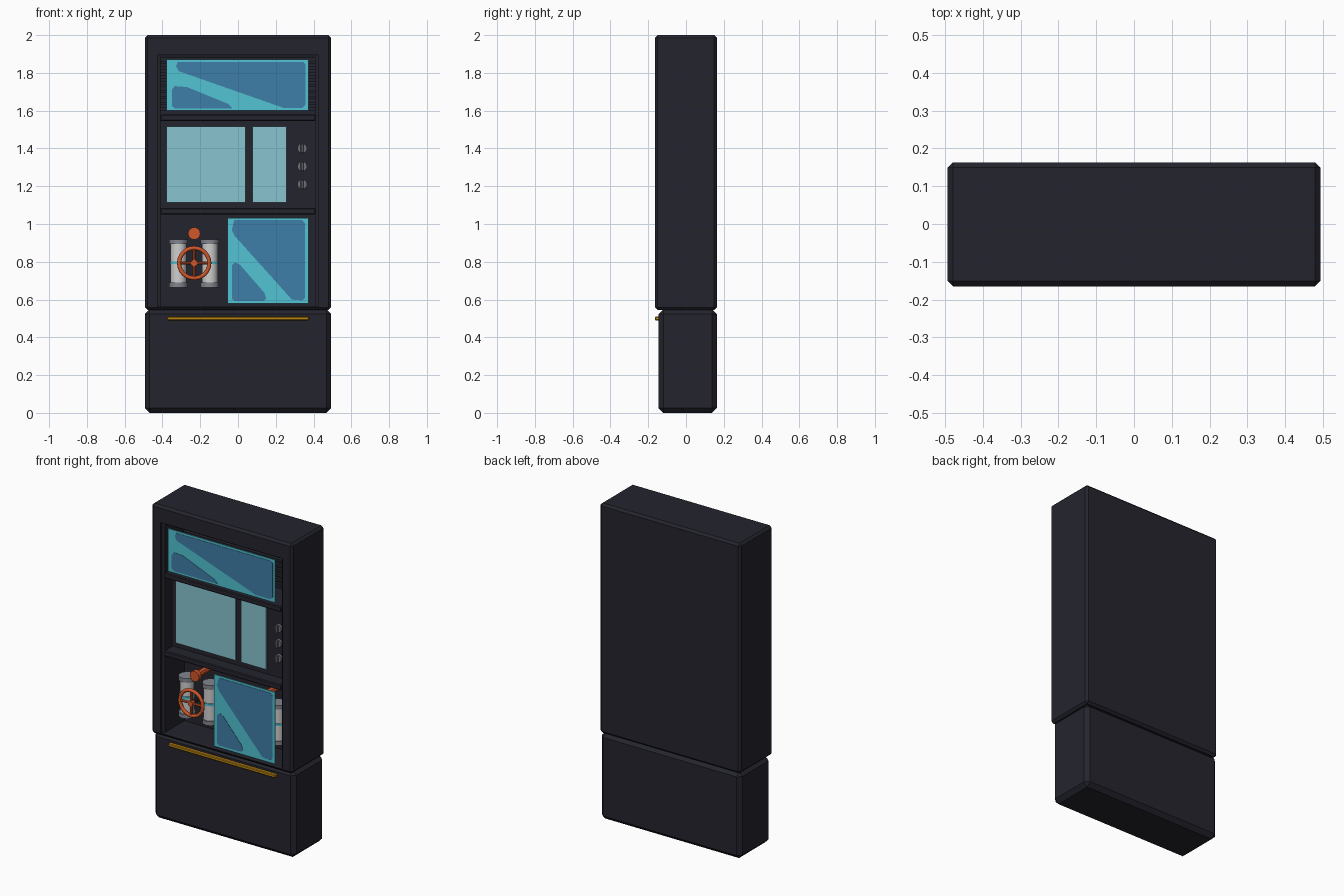
import bpy, bmesh, math
from mathutils import Matrix, Vector

if "Cube" in bpy.data.objects:
    bpy.data.objects.remove(bpy.data.objects["Cube"])


def mat(name, hexcode):
    def lin(c):
        return c / 12.92 if c <= 0.04045 else ((c + 0.055) / 1.055) ** 2.4
    m = bpy.data.materials.new(name)
    rgb = [lin(int(hexcode[i:i + 2], 16) / 255) for i in (0, 2, 4)]
    m.diffuse_color = (*rgb, 1)
    m.use_nodes = True
    m.node_tree.nodes["Principled BSDF"].inputs["Base Color"].default_value = m.diffuse_color
    return m


DARK = mat("dark casing", "24242E")
TEAL = mat("teal glass", "52C4D2")
BLUE = mat("blue glass", "3F7EA8")
PALE = mat("pale glass", "88C4D0")
LIGHT = mat("light grey", "CFCFCF")
MID = mat("mid grey", "83868F")
KNOB = mat("knob grey", "6E7078")
ORANGE = mat("valve orange", "D0572A")
GOLD = mat("gold", "BE8712")


def finish(name, bm, material, smooth=False):
    bmesh.ops.recalc_face_normals(bm, faces=bm.faces[:])
    me = bpy.data.meshes.new(name)
    bm.to_mesh(me)
    bm.free()
    ob = bpy.data.objects.new(name, me)
    bpy.context.collection.objects.link(ob)
    me.materials.append(material)
    if smooth:
        bpy.context.view_layer.objects.active = ob
        ob.select_set(True)
        bpy.ops.object.shade_smooth_by_angle(angle=math.radians(35))
        ob.select_set(False)
    return ob


def box_bm(x0, x1, y0, y1, z0, z1, bevel=0):
    bm = bmesh.new()
    bmesh.ops.create_cube(bm, size=1)
    for v in bm.verts:
        v.co = Vector((x1 if v.co.x > 0 else x0, y1 if v.co.y > 0 else y0, z1 if v.co.z > 0 else z0))
    if bevel:
        bmesh.ops.bevel(bm, geom=bm.edges[:], offset=bevel, segments=1, affect='EDGES')
    return bm


def box(name, x0, x1, y0, y1, z0, z1, material, bevel=0):
    return finish(name, box_bm(x0, x1, y0, y1, z0, z1, bevel), material)


def cyl(name, r, p0, p1, material, sides=16):
    p0, p1 = Vector(p0), Vector(p1)
    d = p1 - p0
    bm = bmesh.new()
    m = Matrix.Translation((p0 + p1) / 2) @ d.to_track_quat('Z', 'Y').to_matrix().to_4x4()
    bmesh.ops.create_cone(bm, cap_ends=True, segments=sides, radius1=r, radius2=r, depth=d.length, matrix=m)
    return finish(name, bm, material, True)


def plate(name, pts, y, t, material):
    bm = bmesh.new()
    f = bm.faces.new([bm.verts.new((x, y, z)) for x, z in pts])
    e = bmesh.ops.extrude_face_region(bm, geom=[f])
    for v in e['geom']:
        if isinstance(v, bmesh.types.BMVert):
            v.co.y -= t
    return finish(name, bm, material)


# lower plinth with chamfered edges, and its gold trim bar
box("plinth", -0.493, 0.493, -0.145, 0.163, 0, 0.548, DARK, 0.025)
box("trim_bar", -0.375, 0.375, -0.165, -0.14, 0.49, 0.51, GOLD, 0.004)

# upper shell: front face is inset and pushed back to make the opening
bm = box_bm(-0.493, 0.493, -0.165, 0.163, 0.545, 2.0, 0.014)
front = min(bm.faces, key=lambda f: f.calc_center_median().y)
for hw, z0, z1, y in ((0.426, 0.562, 1.895, -0.165), (0.426, 0.562, 1.895, -0.15),
                      (0.41, 0.563, 1.882, -0.145), (0.41, 0.563, 1.882, 0.05)):
    bmesh.ops.inset_region(bm, faces=[front], thickness=0.004)
    mid = front.calc_center_median().z
    for v in front.verts:
        v.co = Vector((math.copysign(hw, v.co.x), y, z1 if v.co.z > mid else z0))
finish("shell", bm, DARK)

# shelves, control wall and back slats
for i, z in enumerate((1.05, 1.545)):
    box(f"shelf_{i}", -0.41, 0.41, -0.155, 0.052, z, z + 0.035, DARK, 0.005)
box("control_wall", -0.41, 0.41, -0.075, 0.052, 1.08, 1.55, DARK)
for i in range(9):
    z = 1.6 + i * 0.031
    box(f"slat_{i}", -0.41, 0.41, 0.03, 0.052, z, z + 0.016, DARK)

# pale screens and knobs
for n, x0, x1 in (("wide", -0.378, 0.04), ("narrow", 0.078, 0.256)):
    box(f"{n}_screen", x0, x1, -0.083, -0.074, 1.115, 1.515, PALE)
for i, z in enumerate((1.4, 1.305, 1.21)):
    cyl(f"knob_{i}", 0.026, (0.34, -0.074, z), (0.34, -0.09, z), KNOB, 12)
    box(f"knob_grip_{i}", 0.332, 0.348, -0.105, -0.088, z - 0.024, z + 0.024, KNOB, 0.003)

# glass doors with darker reflection shapes
box("top_door", -0.378, 0.373, -0.162, -0.156, 1.6, 1.87, TEAL)
box("lower_door", -0.055, 0.373, -0.162, -0.156, 0.578, 1.033, TEAL)
shapes = {
    "top_pane_a": [(-0.32, 1.857), (0.345, 1.857), (0.357, 1.845), (0.357, 1.63), (0.34, 1.615),
                   (0.24, 1.615), (-0.315, 1.81), (-0.328, 1.835)],
    "top_pane_b": [(-0.35, 1.71), (-0.335, 1.73), (-0.27, 1.725), (-0.05, 1.635), (-0.03, 1.612),
                   (-0.335, 1.612), (-0.35, 1.625)],
    "lower_pane_a": [(-0.02, 1.02), (0.34, 1.02), (0.355, 1.005), (0.355, 0.61), (0.34, 0.595),
                     (0.285, 0.6), (-0.02, 0.94), (-0.033, 0.97)],
    "lower_pane_b": [(-0.033, 0.78), (-0.015, 0.797), (0.01, 0.785), (0.14, 0.635), (0.15, 0.605),
                     (0.135, 0.593), (-0.02, 0.593), (-0.033, 0.607)],
}
for n, pts in shapes.items():
    plate(n, pts, -0.161, 0.003, BLUE)


def valve_set(tag, cx):
    # pair of canisters with caps and a teal band
    for side in (-1, 1):
        x, y = cx + side * 0.083, -0.06
        n = f"{tag}_{'right' if side > 0 else 'left'}"
        cyl(f"{n}_canister", 0.042, (x, y, 0.68), (x, y, 0.9), LIGHT)
        cyl(f"{n}_band", 0.046, (x, y, 0.787), (x, y, 0.802), TEAL)
        for part, z in (("bottom_cap", 0.665), ("top_cap", 0.893)):
            cyl(f"{n}_{part}", 0.049, (x, y, z), (x, y, z + 0.026), MID)
    # hand wheel: ring, spokes, hub and stem
    c = Vector((cx, -0.135, 0.793))
    bpy.ops.mesh.primitive_torus_add(location=c, rotation=(math.pi / 2, 0, 0), major_radius=0.08,
                                     minor_radius=0.011, major_segments=24, minor_segments=8)
    ring = bpy.context.object
    ring.name = f"{tag}_wheel_ring"
    ring.data.materials.append(ORANGE)
    bpy.ops.object.shade_smooth_by_angle(angle=math.radians(50))
    ring.select_set(False)
    for d, n in ((Vector((0.08, 0, 0)), "flat"), (Vector((0, 0, 0.08)), "upright")):
        cyl(f"{tag}_{n}_spoke", 0.008, c - d, c + d, ORANGE, 8)
    cyl(f"{tag}_hub", 0.018, c + Vector((0, -0.012, 0)), c + Vector((0, 0.012, 0)), ORANGE, 12)
    cyl(f"{tag}_stem", 0.012, c, (cx, 0.052, 0.793), DARK, 8)
    # round knob above, on a rod from the back wall
    cyl(f"{tag}_top_knob", 0.033, (cx, -0.105, 0.95), (cx, -0.08, 0.95), ORANGE, 12)
    cyl(f"{tag}_knob_rod", 0.02, (cx, -0.09, 0.95), (cx, 0.052, 0.95), ORANGE, 8)


valve_set("left_set", -0.232)
valve_set("right_set", 0.24)
